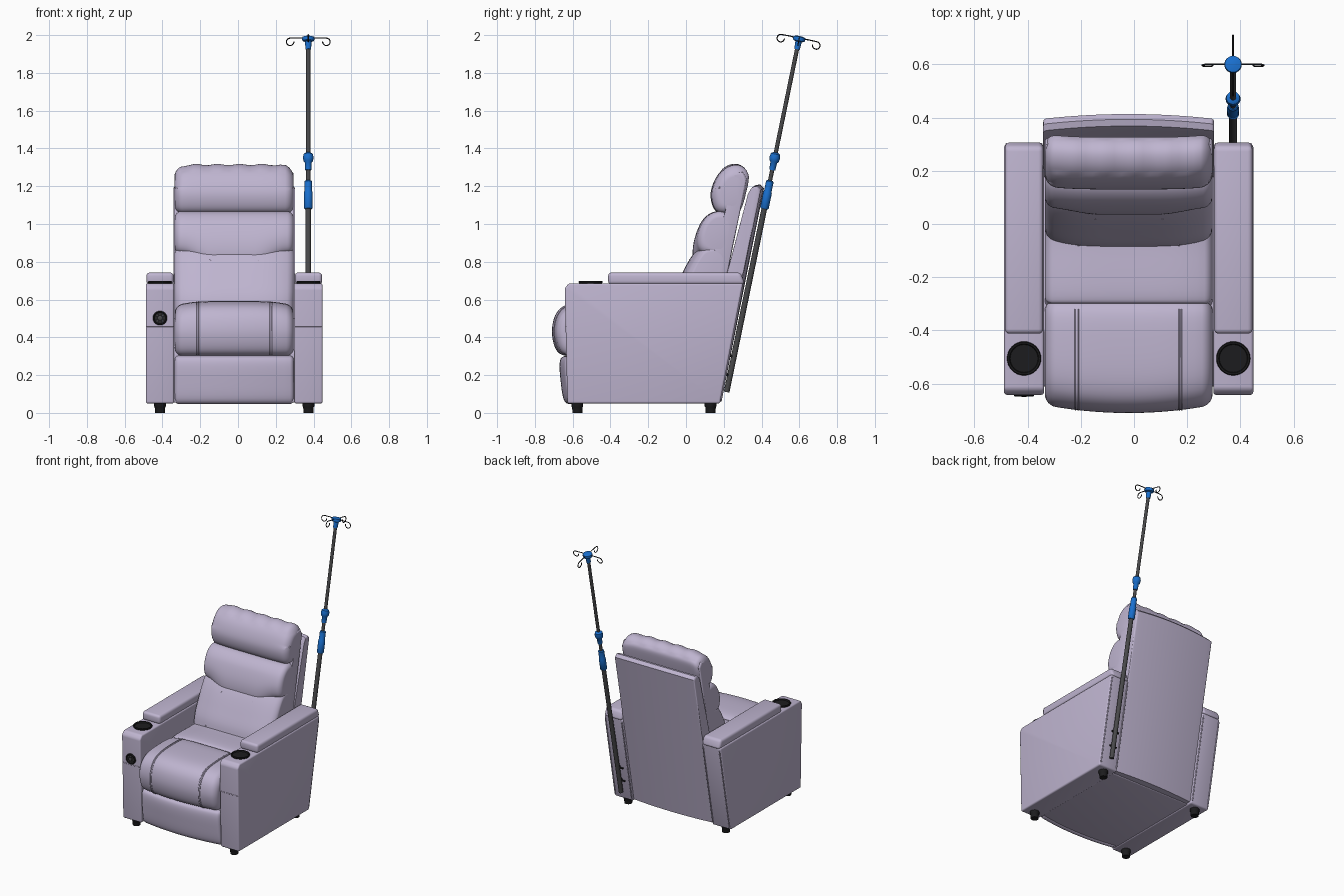
import bpy, bmesh, math
from mathutils import Vector

cube = bpy.data.objects.get("Cube")
if cube:
    bpy.data.objects.remove(cube, do_unlink=True)


def material(name, rgb):
    m = bpy.data.materials.new(name)
    m.use_nodes = True
    m.diffuse_color = (*rgb, 1)
    m.node_tree.nodes["Principled BSDF"].inputs["Base Color"].default_value = (*rgb, 1)
    return m


LAVENDER = material("lavender leather", (0.52, 0.46, 0.63))
BLACK = material("black plastic", (0.012, 0.012, 0.013))
GREY = material("dark grey metal", (0.065, 0.065, 0.068))
BLUE = material("blue plastic", (0.01, 0.16, 0.62))

MID = -0.02      # middle of the seat
HALF = 0.315     # half width between the arms
made = []


def finish(name, bm, mat):
    bmesh.ops.recalc_face_normals(bm, faces=bm.faces)
    mesh = bpy.data.meshes.new(name)
    bm.to_mesh(mesh)
    bm.free()
    mesh.materials.append(mat)
    ob = bpy.data.objects.new(name, mesh)
    bpy.context.collection.objects.link(ob)
    made.append(ob)
    return ob


def smooth_loop(pts, steps=6):
    """Closed Catmull-Rom curve through the points."""
    p = [Vector(q) for q in pts]
    n, out = len(p), []
    for i in range(n):
        a, b, c, d = p[i - 1], p[i], p[(i + 1) % n], p[(i + 2) % n]
        for k in range(steps):
            t = k / steps
            out.append(0.5 * (2 * b + (c - a) * t + (2 * a - 5 * b + 4 * c - d) * t * t
                              + (3 * b - a - 3 * c + d) * t ** 3))
    return out


def no_warp(u, y, z):
    return y, z


def cushion(name, loop, r, warp=no_warp, half=HALF):
    """Side profile (y, z) carried across x, with rounded ends."""
    ys, zs = [p[0] for p in loop], [p[1] for p in loop]
    cy, cz = (max(ys) + min(ys)) / 2, (max(zs) + min(zs)) / 2
    hy, hz = max(ys) - cy, max(zs) - cz
    ends = [(half - r + r * math.sin(a * math.pi / 12), r * (1 - math.cos(a * math.pi / 12)))
            for a in range(7)]
    body = [((half - r) * (i / 10 - 1), 0) for i in range(1, 20)]
    slices = [(-x, d) for x, d in reversed(ends)] + body + ends
    bm = bmesh.new()
    rings = []
    for x, d in slices:
        ring = []
        for y, z in loop:
            y2, z2 = warp(x / half, cy + (y - cy) * (1 - d / hy), cz + (z - cz) * (1 - d / hz))
            ring.append(bm.verts.new((MID + x, y2, z2)))
        rings.append(ring)
    n = len(loop)
    for a, b in zip(rings, rings[1:]):
        for i in range(n):
            bm.faces.new((a[i], a[(i + 1) % n], b[(i + 1) % n], b[i]))
    bm.faces.new(rings[0])
    bm.faces.new(rings[-1])
    return finish(name, bm, LAVENDER)


def block(name, profile, x0, x1, bevel):
    """Straight extrusion of a (y, z) outline with soft edges."""
    bm = bmesh.new()
    a, b = [[bm.verts.new((x, y, z)) for y, z in profile] for x in (x0, x1)]
    n = len(profile)
    for i in range(n):
        bm.faces.new((a[i], a[(i + 1) % n], b[(i + 1) % n], b[i]))
    bm.faces.new(a)
    bm.faces.new(b)
    bmesh.ops.bevel(bm, geom=bm.edges[:], offset=bevel, segments=4, profile=0.5, affect="EDGES")
    return finish(name, bm, LAVENDER)


def lathe(name, profile, origin, axis, mat, sides=32):
    """Turn (radius, height) points around an axis."""
    rot = Vector((0, 0, 1)).rotation_difference(Vector(axis)).to_matrix()
    bm = bmesh.new()
    rings = [[bm.verts.new(Vector(origin) + rot @ Vector((r * math.cos(k * math.tau / sides),
              r * math.sin(k * math.tau / sides), h))) for k in range(sides)] for r, h in profile]
    for a, b in zip(rings, rings[1:]):
        for k in range(sides):
            bm.faces.new((a[k], a[(k + 1) % sides], b[(k + 1) % sides], b[k]))
    bm.faces.new(rings[0])
    bm.faces.new(rings[-1])
    return finish(name, bm, mat)


def tube(name, pts, radius, mat):
    cu = bpy.data.curves.new(name, "CURVE")
    cu.dimensions = "3D"
    cu.bevel_depth, cu.bevel_resolution, cu.use_fill_caps = radius, 2, True
    sp = cu.splines.new("POLY")
    sp.points.add(len(pts) - 1)
    for p, q in zip(sp.points, pts):
        p.co = (*q, 1)
    cu.materials.append(mat)
    ob = bpy.data.objects.new(name, cu)
    bpy.context.collection.objects.link(ob)


# Seat, footrest and base
def bow(u, y, z):
    front = min(1, max(0, (-0.3 - y) / 0.3))
    top = min(1, max(0, (z - 0.4) / 0.15))
    return y + 0.03 * u * u * front, z - 0.025 * u ** 4 * top


seat_loop = smooth_loop([(-0.62, 0.30), (-0.685, 0.33), (-0.71, 0.43), (-0.685, 0.53), (-0.61, 0.58),
                         (-0.45, 0.592), (-0.32, 0.58), (-0.29, 0.52), (-0.36, 0.40), (-0.5, 0.31)])
cushion("front_seat_cushion", seat_loop, 0.04, bow)
cushion("rear_seat_cushion", smooth_loop([(-0.3, 0.45), (-0.3, 0.55), (-0.27, 0.58), (-0.1, 0.58),
                                          (0.08, 0.57), (0.1, 0.45)]), 0.03, bow)
cushion("footrest_panel", smooth_loop([(-0.6, 0.06), (-0.645, 0.065), (-0.665, 0.18), (-0.668, 0.27),
                                       (-0.645, 0.3), (-0.58, 0.3), (-0.57, 0.18)]), 0.02, bow)
block("base", [(-0.61, 0.055), (-0.61, 0.32), (-0.4, 0.5), (0.2, 0.5), (0.14, 0.055)],
      MID - HALF - 0.01, MID + HALF + 0.01, 0.008)
for s in (-1, 1):
    x = s * 0.195
    for off in (-0.005, 0.005):
        pts = [(MID + x + off, *bow(x / HALF, *p)) for p in seat_loop[3:37]]
        tube("seat_seam", pts, 0.003, LAVENDER)


# Backrest cushions
def lumbar_warp(u, y, z):
    t = min(1, max(0, (0.9 - abs(u)) / 0.55))
    drop = 0.07 * t * t * (3 - 2 * t) * min(1, max(0, (1.0 - z) / 0.17))
    return y + 0.015 * u ** 4 - drop * 0.4, z - drop


def lower_warp(u, y, z):
    return y + 0.04 * u ** 4, z


def head_warp(u, y, z):
    ripple = 0.004 * math.sin(u * 17) if z > 1.28 else 0
    return y + 0.012 * u ** 4, z + ripple - 0.02 * u ** 8 * (z > 1.2)


cushion("headrest_cushion", smooth_loop([(0.2, 1.055), (0.148, 1.08), (0.13, 1.16), (0.158, 1.245),
        (0.21, 1.3), (0.27, 1.314), (0.315, 1.285), (0.324, 1.23), (0.28, 1.07)]), 0.045, head_warp)
cushion("lumbar_cushion", smooth_loop([(0.13, 0.835), (0.065, 0.86), (0.052, 0.93), (0.08, 1.01),
        (0.135, 1.06), (0.2, 1.06), (0.25, 1.0), (0.2, 0.85)]), 0.035, lumbar_warp)
cushion("lower_back_cushion", smooth_loop([(-0.07, 0.5), (-0.08, 0.6), (-0.03, 0.72), (0.03, 0.83),
        (0.08, 0.88), (0.16, 0.88), (0.19, 0.8), (0.12, 0.5)]), 0.035, lower_warp)
cushion("backrest_core", [(0.05, 0.5), (0.15, 0.86), (0.265, 1.27), (0.3, 1.275), (0.322, 1.24),
                          (0.22, 0.74), (0.17, 0.5)], 0.012)
for s in (-1, 1):
    pts = []
    for i in range(9):
        t = i / 8
        u = s * (0.6 - 0.2 * t)
        y = -0.084 + 0.105 * t + 0.012 * t * (1 - t)
        pts.append((MID + u * HALF, *lower_warp(u, y, 0.58 + 0.23 * t)))
    tube("lower_back_seam", pts, 0.005, LAVENDER)


# Outer back shell, gently curved across
def shell_warp(u, y, z):
    return y + 0.018 * (1 - u * u), z + 0.01 * (1 - u * u) * (z > 1.1)


cushion("back_shell", [(0.1, 0.06), (0.215, 0.74), (0.335, 1.17), (0.35, 1.195), (0.375, 1.2),
                       (0.395, 1.18), (0.305, 0.74), (0.17, 0.06)], 0.012, shell_warp, 0.321)

# Arms with pads, cup holders and feet
for s in (-1, 1):
    side = "left" if s > 0 else "right"
    cx = MID + s * 0.393
    block(side + "_arm", [(-0.628, 0.05), (-0.642, 0.66), (-0.62, 0.686), (0.302, 0.686), (0.18, 0.05)],
          cx - 0.075, cx + 0.075, 0.011)
    block(side + "_arm_pad", [(-0.412, 0.68), (-0.412, 0.743), (0.29, 0.743), (0.312, 0.68)],
          cx - 0.072, cx + 0.072, 0.018)
    tube(side + "_arm_seam", [(cx - 0.07, -0.637, 0.458), (cx + 0.07, -0.637, 0.458)], 0.003, LAVENDER)
    for edge in (-0.066, 0.066):
        tube(side + "_arm_back_seam", [(cx + edge, 0.186, 0.07), (cx + edge, 0.3, 0.665)], 0.004, LAVENDER)
    lathe(side + "_cup_holder", [(0.06, 0), (0.064, 0.009), (0.061, 0.014), (0.055, 0.013), (0.052, 0.005)],
          (cx, -0.505, 0.684), (0, 0, 1), BLACK)
    for y in (-0.575, 0.13):
        lathe(side + "_foot", [(0.026, 0), (0.028, 0.03), (0.031, 0.034), (0.031, 0.055)],
              (cx, y, 0), (0, 0, 1), BLACK, 20)

# Round control on the right arm front
knob = Vector((MID - 0.393, -0.634, 0.502))
lathe("control_dial", [(0.038, 0), (0.038, 0.01), (0.034, 0.014), (0.03, 0.01)], knob, (0, -1, 0), BLACK)
lathe("control_button", [(0.011, 0.008), (0.011, 0.014), (0.008, 0.016)], knob, (0, -1, 0), GREY, 16)
for k in range(8):
    a = k * math.tau / 8
    spot = knob + Vector((math.cos(a), 0, math.sin(a))) * 0.021
    lathe("control_dot", [(0.004, 0.008), (0.004, 0.013)], spot, (0, -1, 0), GREY, 8)

# Leaning pole behind the left arm
foot = Vector((0.372, 0.215, 0.11))
axis = (Vector((0.372, 0.6, 1.985)) - foot).normalized()


def at(z):
    return foot + axis * ((z - foot.z) / axis.z)


def pole_part(name, rings, mat, sides=24):
    lathe(name, [(r, (z - foot.z) / axis.z) for r, z in rings], foot, axis, mat, sides)


pole_part("lower_pole", [(0.015, 0.11), (0.015, 1.15)], GREY)
pole_part("upper_pole", [(0.011, 1.1), (0.011, 1.97)], GREY)
pole_part("pole_grip", [(0.019, 1.08), (0.023, 1.085), (0.023, 1.165), (0.02, 1.175), (0.02, 1.225),
                        (0.015, 1.23)], BLUE)
pole_part("pole_clamp", [(0.016, 1.285), (0.018, 1.325), (0.025, 1.333), (0.028, 1.35), (0.025, 1.37),
                         (0.014, 1.378)], BLUE)
pole_part("hook_hub", [(0.015, 1.925), (0.017, 1.965), (0.031, 1.97), (0.033, 1.98), (0.031, 1.99),
                       (0.012, 1.995)], BLUE)
for z in (0.2, 0.3):
    p = at(z)
    tube("pole_bracket", [p, p + Vector((0, -0.05, 0.01))], 0.007, BLACK)
    tube("pole_bracket_bar", [p + Vector((-0.035, -0.012, 0)), p + Vector((0.02, -0.012, 0))], 0.006, BLACK)

# Four curled hooks square to the pole
side_dir = Vector((1, 0, 0))
for d in (side_dir, -side_dir, axis.cross(side_dir), side_dir.cross(axis)):
    top = at(1.982)
    pts = [top + d * 0.01, top + d * 0.05 + axis * 0.003]
    for k in range(13):
        a = math.pi / 2 - k * math.radians(23)
        pts.append(top + d * (0.096 + 0.02 * math.cos(a)) + axis * (-0.018 + 0.02 * math.sin(a)))
    tube("bag_hook", pts, 0.003, BLACK)

# Smooth shading with crisp edges kept
bpy.ops.object.select_all(action="DESELECT")
for ob in made:
    ob.select_set(True)
bpy.context.view_layer.objects.active = made[0]
bpy.ops.object.shade_smooth_by_angle(angle=math.radians(40))
